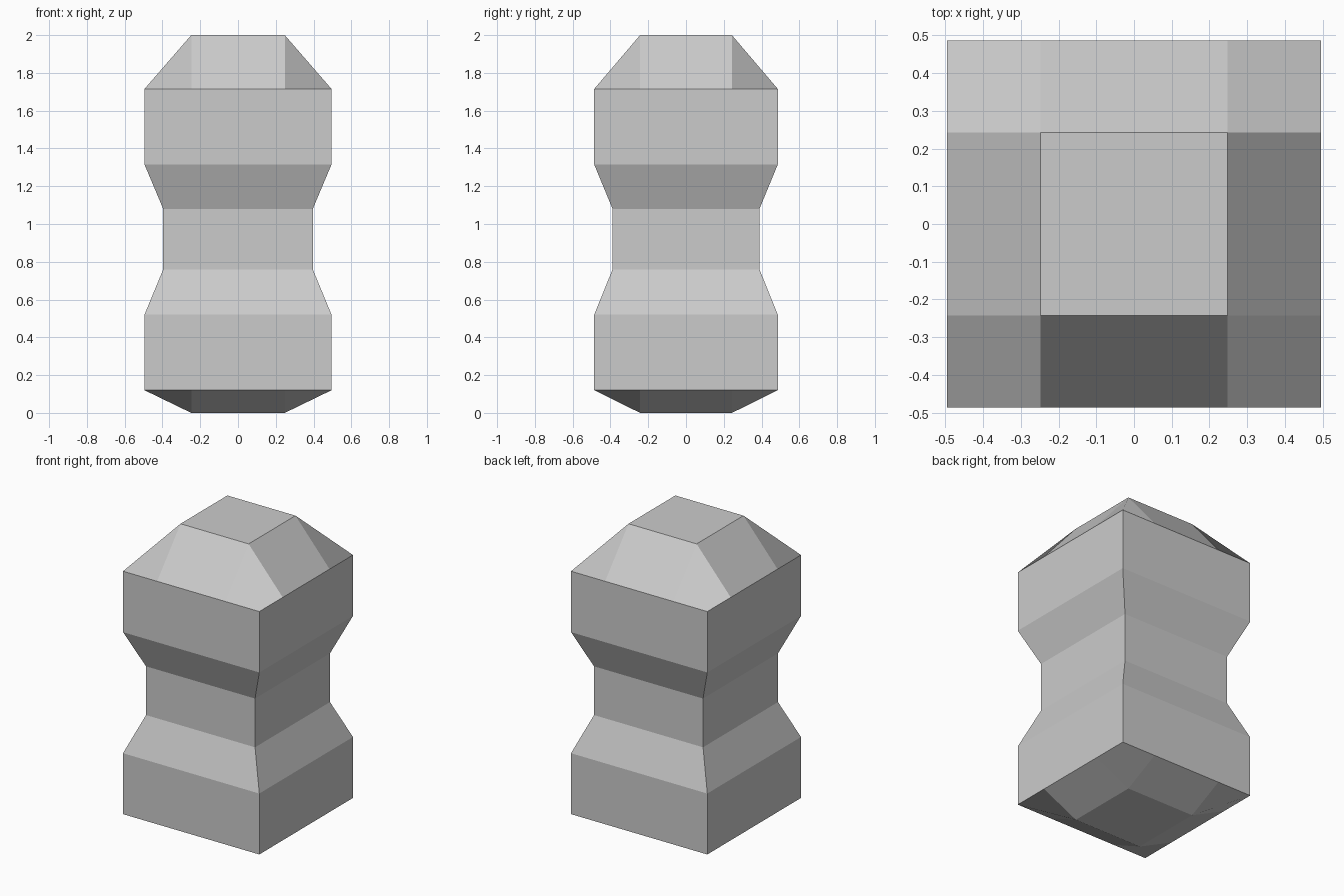
import bpy, bmesh
from mathutils import Vector

if "Cube" in bpy.data.objects:
    bpy.data.objects.remove(bpy.data.objects["Cube"])

HX, HY = 0.495, 0.486                       # half width and half depth
CORNERS = [Vector((-HX, -HY, 0)), Vector((HX, -HY, 0)),
           Vector((HX, HY, 0)), Vector((-HX, HY, 0))]
# wall profile: height, scale of the cross-section
PROFILE = [(0.12, 1), (0.52, 1), (0.76, 0.8), (1.08, 0.8), (1.315, 1), (1.715, 1)]

bm = bmesh.new()


def add_vert(co, z, scale):
    return bm.verts.new((co.x * scale, co.y * scale, z))


def add_ring(z, scale):
    """Rectangle with each side split at its quarter points."""
    ring = []
    for k in range(4):
        a, b = CORNERS[k], CORNERS[(k + 1) % 4]
        ring += [add_vert(a.lerp(b, t), z, scale) for t in (0, 0.25, 0.75)]
    return ring


def add_cap(ring, z, up):
    """Half-size flat plate, four sloped sides and four folded corner quads."""
    plate = [add_vert(c, z, 0.5) for c in CORNERS]

    def face(*v):
        bm.faces.new(v if up else (v[0],) + v[:0:-1])

    face(*plate)
    for k in range(4):
        i, nxt = 3 * k, plate[(k + 1) % 4]
        face(plate[k], ring[i - 1], ring[i], ring[i + 1])
        face(plate[k], ring[i + 1], ring[i + 2], nxt)


# waisted walls
rings = [add_ring(z, s) for z, s in PROFILE]
for low, high in zip(rings, rings[1:]):
    for i in range(12):
        j = (i + 1) % 12
        bm.faces.new((low[i], low[j], high[j], high[i]))

# bevelled ends
add_cap(rings[-1], 2.0, True)
add_cap(rings[0], 0.0, False)

mesh = bpy.data.meshes.new("waisted_block")
bm.to_mesh(mesh)
bm.free()
bpy.context.collection.objects.link(bpy.data.objects.new("waisted_block", mesh))
